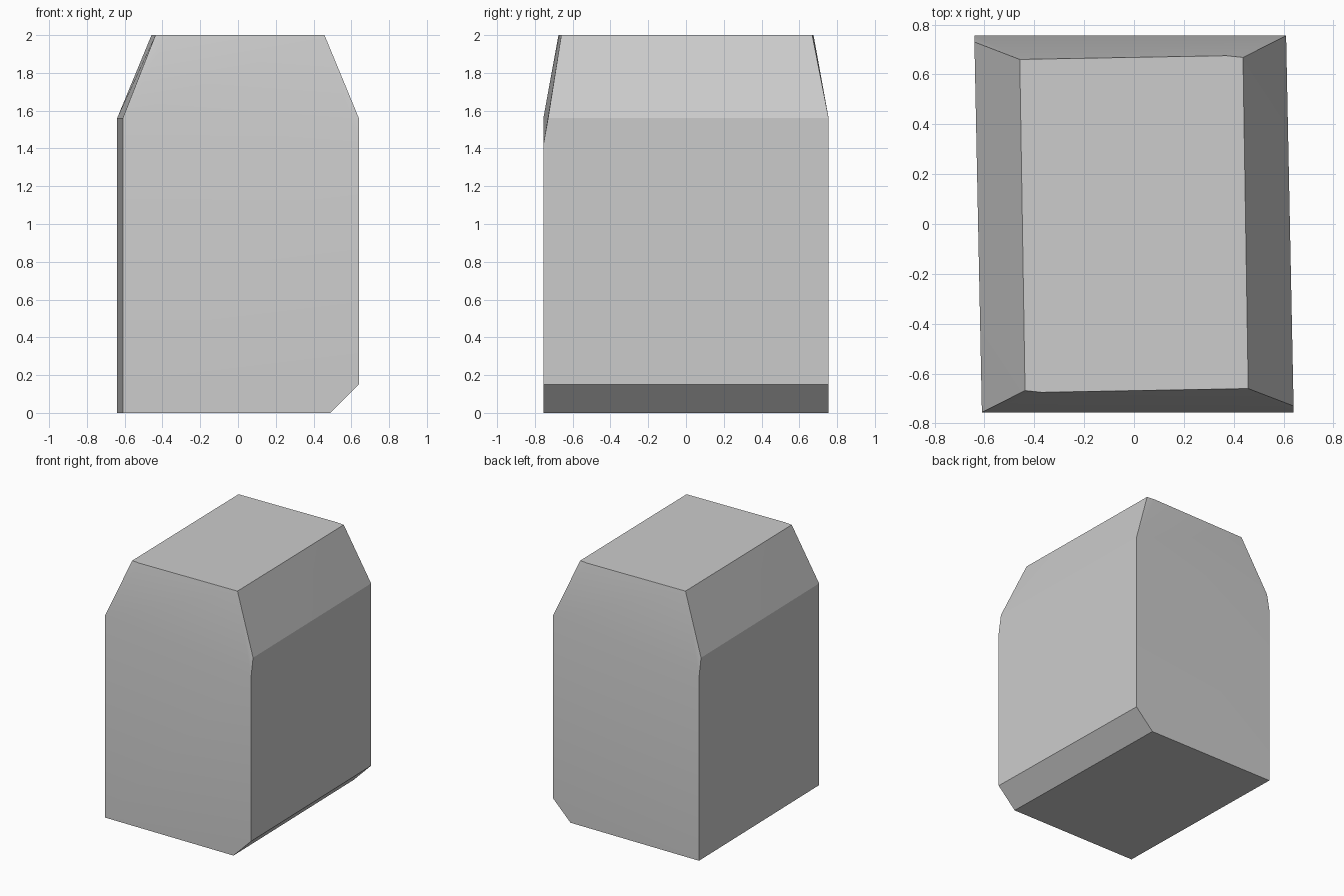
import bpy
import bmesh
import math

cube = bpy.data.objects.get("Cube")
if cube:
    bpy.data.objects.remove(cube, do_unlink=True)

# Plain grey material
grey = bpy.data.materials.new("light grey")
grey.use_nodes = True
colour = (0.604, 0.604, 0.604, 1)
grey.diffuse_color = colour
grey.node_tree.nodes["Principled BSDF"].inputs["Base Color"].default_value = colour

# Corners of the front end; the back end is the same turned half round
front = [
    (-0.61, -0.755, 0), (-0.61, -0.755, 1.56),
    (0.64, -0.755, 1.42), (0.64, -0.73, 1.56),
    (0.458, -0.66, 2), (-0.37, -0.675, 2), (-0.437, -0.668, 2),
]
corners = front + [(-x, -y, z) for x, y, z in front if z > 0]
corners.append((-0.64, 0.755, 0))

# Chamfer along the lower left edge
for x, y in ((0.64, -0.755), (0.61, 0.755)):
    corners += [(x, y, 0.15), (x - 0.15, y, 0)]

# Convex block with a tapered top
bm = bmesh.new()
for corner in corners:
    bm.verts.new(corner)
bmesh.ops.convex_hull(bm, input=bm.verts)
bmesh.ops.dissolve_limit(bm, angle_limit=math.radians(0.5),
                         verts=bm.verts, edges=bm.edges)
bmesh.ops.recalc_face_normals(bm, faces=bm.faces)
mesh = bpy.data.meshes.new("tapered_block")
bm.to_mesh(mesh)
bm.free()
mesh.materials.append(grey)
block = bpy.data.objects.new("tapered_block", mesh)
bpy.context.collection.objects.link(block)

# Soft bend on the two ends, crisp edges elsewhere
bpy.ops.object.select_all(action="DESELECT")
block.select_set(True)
bpy.context.view_layer.objects.active = block
bpy.ops.object.shade_smooth_by_angle(angle=math.radians(18))
